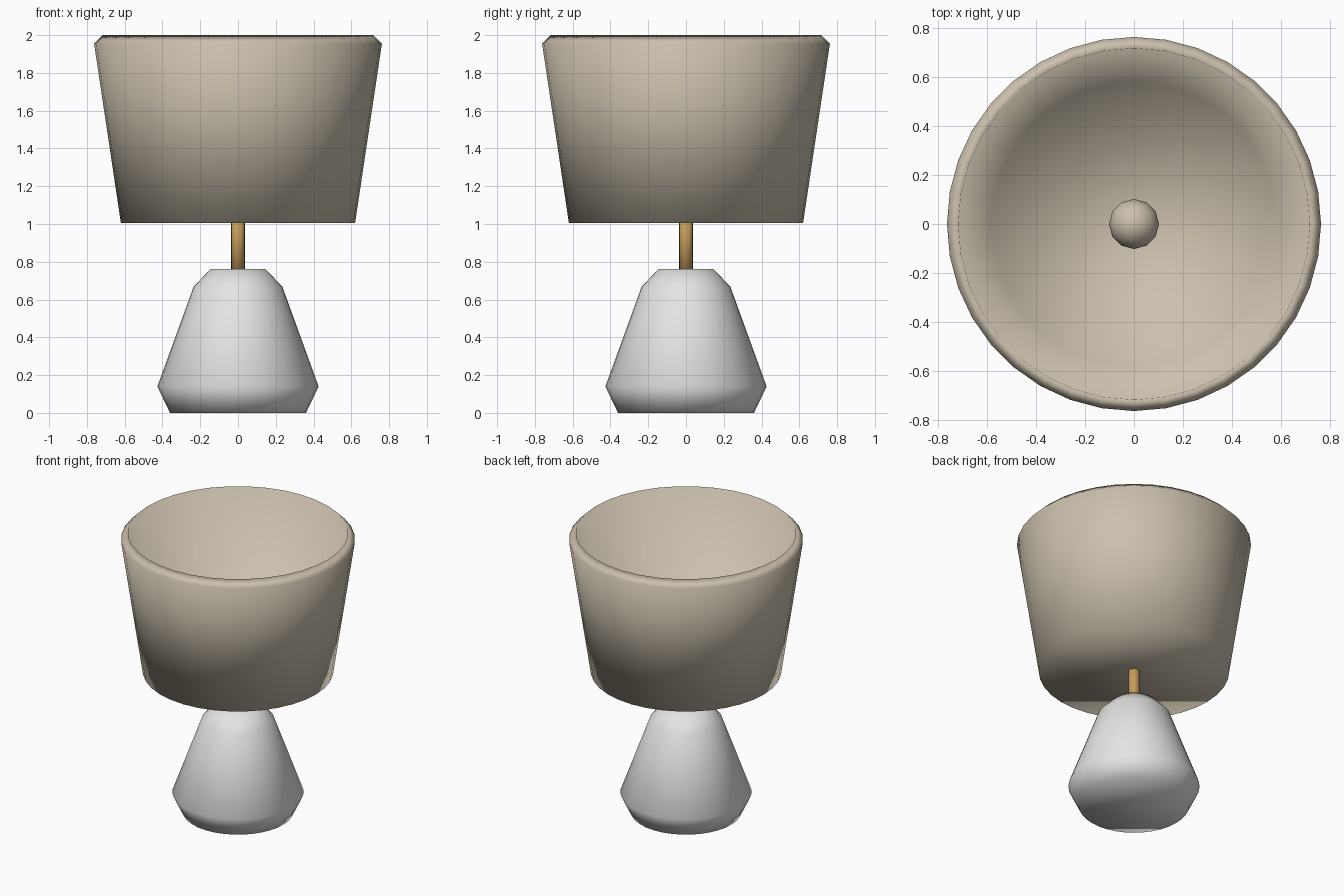
import bpy, bmesh, math

if "Cube" in bpy.data.objects:
    bpy.data.objects.remove(bpy.data.objects["Cube"])


def material(name, rgb):
    m = bpy.data.materials.new(name)
    m.diffuse_color = (*rgb, 1.0)
    m.use_nodes = True
    m.node_tree.nodes["Principled BSDF"].inputs["Base Color"].default_value = m.diffuse_color
    return m


cream = material("cream fabric", (0.60, 0.53, 0.42))
white = material("white ceramic", (0.78, 0.78, 0.77))
brass = material("brass", (0.56, 0.34, 0.10))


def lathe(name, profile, mat, sides):
    """Turn (radius, z) points around z; close both ends with flat caps."""
    bm = bmesh.new()
    rings = []
    for r, z in profile:
        rings.append([bm.verts.new((r * math.cos(2 * math.pi * i / sides),
                                    r * math.sin(2 * math.pi * i / sides), z))
                      for i in range(sides)])
    for a, b in zip(rings, rings[1:]):
        for i in range(sides):
            j = (i + 1) % sides
            bm.faces.new((a[i], a[j], b[j], b[i]))
    bm.faces.new(rings[0][::-1])
    bm.faces.new(rings[-1])
    for f in bm.faces:
        f.smooth = True
    mesh = bpy.data.meshes.new(name)
    bm.to_mesh(mesh)
    bm.free()
    mesh.materials.append(mat)
    obj = bpy.data.objects.new(name, mesh)
    bpy.context.collection.objects.link(obj)
    return obj


# Weighted ceramic foot with chamfered shoulder
lathe("base", [(0.36, 0.0), (0.427, 0.14), (0.235, 0.668), (0.145, 0.762)], white, 36)

# Short brass rod joining foot and shade
lathe("stem", [(0.036, 0.72), (0.036, 1.10)], brass, 16)

# Shade: outer wall, bevelled rim, inner wall and floor
lathe("shade", [(0.62, 1.005), (0.762, 1.955), (0.716, 2.0), (0.58, 1.05)], cream, 36)

# Round bulb on the shade floor
bm = bmesh.new()
bmesh.ops.create_uvsphere(bm, u_segments=12, v_segments=8, radius=0.102)
bmesh.ops.translate(bm, verts=bm.verts, vec=(0, 0, 1.15))
for f in bm.faces:
    f.smooth = True
mesh = bpy.data.meshes.new("bulb")
bm.to_mesh(mesh)
bm.free()
mesh.materials.append(cream)
bpy.context.collection.objects.link(bpy.data.objects.new("bulb", mesh))
